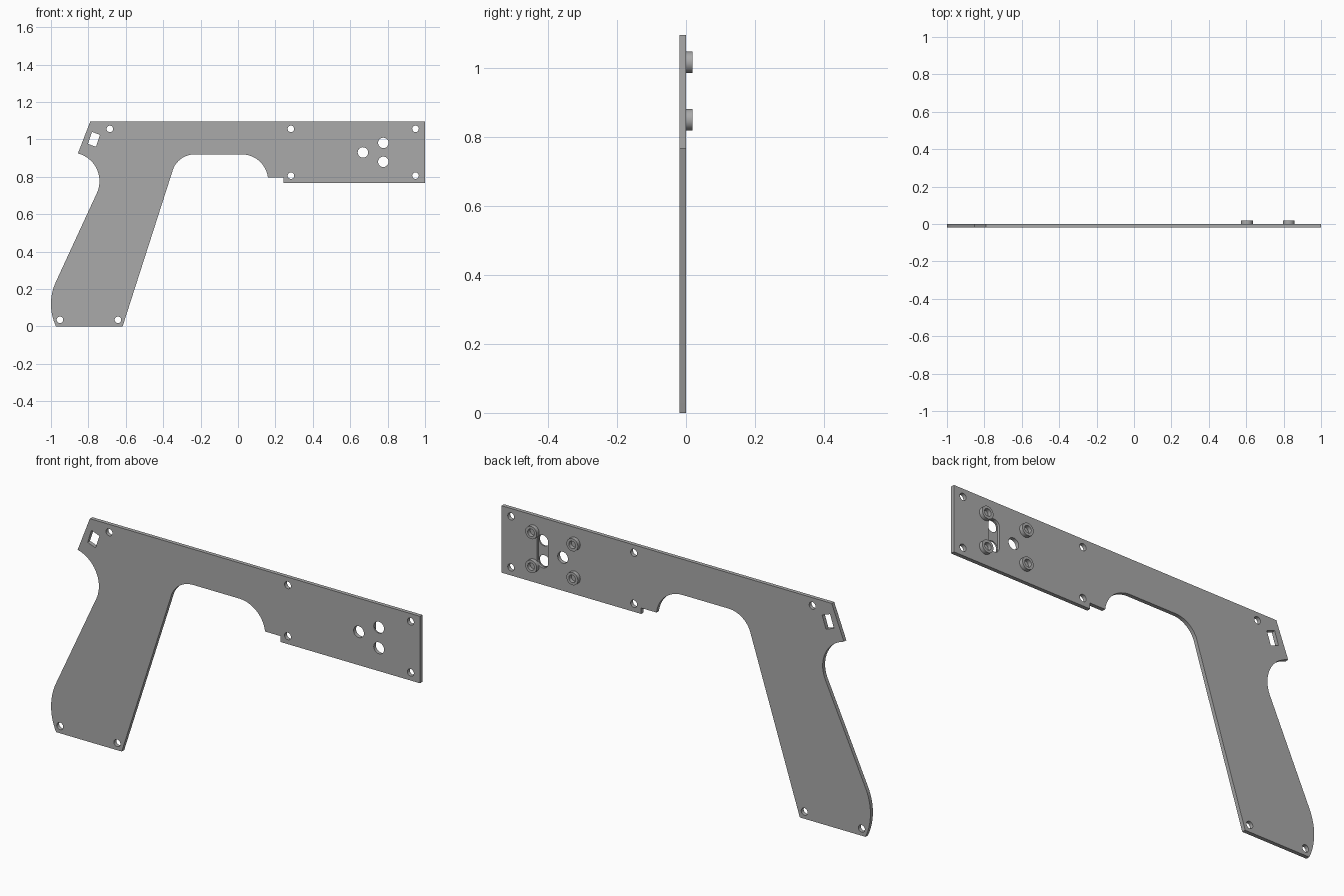
import bpy
import bmesh
from math import cos, sin, pi, atan2
from mathutils import Vector

cube = bpy.data.objects.get("Cube")
if cube:
    bpy.data.objects.remove(cube)

THICK = 0.019

grey = bpy.data.materials.new("plain grey")
grey.use_nodes = True
GREY = (0.4, 0.4, 0.4, 1)
grey.diffuse_color = GREY
grey.node_tree.nodes["Principled BSDF"].inputs["Base Color"].default_value = GREY


def arc(a, m, b, n=14):
    """Points on the circle through a, m and b, from a to b."""
    a, m, b = Vector(a), Vector(m), Vector(b)
    u, v = m - a, b - a
    d = 2 * (u.x * v.y - u.y * v.x)
    c = a + Vector((v.y * u.dot(u) - u.y * v.dot(v), u.x * v.dot(v) - v.x * u.dot(u))) / d
    r = (a - c).length
    start = atan2(a.y - c.y, a.x - c.x)
    sweep = (atan2(b.y - c.y, b.x - c.x) - start) % (2 * pi)
    if d < 0:
        sweep -= 2 * pi
    return [(c.x + r * cos(start + sweep * i / n), c.y + r * sin(start + sweep * i / n))
            for i in range(n + 1)]


def circle(x, z, r, n=32):
    return [(x + r * cos(2 * pi * i / n), z + r * sin(2 * pi * i / n)) for i in range(n)]


def slab(name, loops, y0, y1):
    """Flat outline with holes, extruded from y0 to y1."""
    curve = bpy.data.curves.new(name, "CURVE")
    curve.dimensions = "2D"
    curve.fill_mode = "BOTH"
    curve.extrude = (y1 - y0) / 2
    for pts in loops:
        spline = curve.splines.new("POLY")
        spline.points.add(len(pts) - 1)
        for p, (x, z) in zip(spline.points, pts):
            p.co = (x, z, 0, 1)
        spline.use_cyclic_u = True
    source = bpy.data.objects.new(name + " outline", curve)
    bpy.context.collection.objects.link(source)
    bpy.context.view_layer.update()
    mesh = bpy.data.meshes.new_from_object(
        source.evaluated_get(bpy.context.evaluated_depsgraph_get()))
    bpy.data.objects.remove(source)
    bm = bmesh.new()
    bm.from_mesh(mesh)
    for v in bm.verts:
        v.co = (v.co.x, (y0 + y1) / 2 - v.co.z, v.co.y)
    bmesh.ops.remove_doubles(bm, verts=bm.verts, dist=0.00005)
    bmesh.ops.recalc_face_normals(bm, faces=bm.faces)
    bm.to_mesh(mesh)
    bm.free()
    mesh.name = name
    mesh.materials.clear()
    mesh.materials.append(grey)
    obj = bpy.data.objects.new(name, mesh)
    bpy.context.collection.objects.link(obj)
    return obj


def smooth(obj):
    bpy.ops.object.select_all(action="DESELECT")
    obj.select_set(True)
    bpy.context.view_layer.objects.active = obj
    bpy.ops.object.shade_smooth_by_angle(angle=0.5)


# Plate outline: barrel, guard arch, grip, rear notch
outline = [(-0.79, 1.095), (1, 1.095), (1, 0.767), (0.243, 0.767), (0.243, 0.796)]
outline += arc((0.16, 0.796), (0.114, 0.884), (0.02, 0.92))
outline += arc((-0.23, 0.92), (-0.306, 0.895), (-0.352, 0.825))
outline += [(-0.617, 0)]
outline += arc((-0.973, 0), (-1, 0.125), (-0.973, 0.24))
outline += arc((-0.754, 0.714), (-0.751, 0.832), (-0.856, 0.925))

# Screw holes, sight holes and tilted slot
holes = [circle(x, z, 0.0175) for x, z in
         [(-0.685, 1.056), (0.283, 1.056), (0.949, 1.056), (0.283, 0.806),
          (0.949, 0.806), (-0.952, 0.035), (-0.642, 0.035)]]
holes += [circle(x, z, 0.028) for x, z in [(0.668, 0.93), (0.777, 0.981), (0.777, 0.88)]]
holes += [[(-0.781, 1.04), (-0.738, 1.024), (-0.759, 0.96), (-0.802, 0.976)]]
plate = slab("side_plate", [outline] + holes, -THICK, 0)

# Shallow rounded pocket on the back joining two of the holes
r = 0.03
pocket = arc((0.777 + r, 0.981), (0.777, 0.981 + r), (0.777 - r, 0.981))
pocket += arc((0.777 - r, 0.88), (0.777, 0.88 - r), (0.777 + r, 0.88))
cutter = slab("pocket_cutter", [pocket], -0.012, 0.01)
cutter.hide_render = True
cut = plate.modifiers.new("pocket", "BOOLEAN")
cut.operation = "DIFFERENCE"
cut.solver = "EXACT"
cut.object = cutter
bpy.context.view_layer.objects.active = plate
bpy.ops.object.modifier_apply(modifier=cut.name)
bpy.data.objects.remove(cutter)
smooth(plate)

# Hollow bosses on the back
for x, side in ((0.604, "rear"), (0.827, "front")):
    for z, level in ((1.016, "upper"), (0.85, "lower")):
        boss = slab(f"{side}_{level}_boss", [circle(x, z, 0.031), circle(x, z, 0.018)], 0, THICK)
        smooth(boss)
